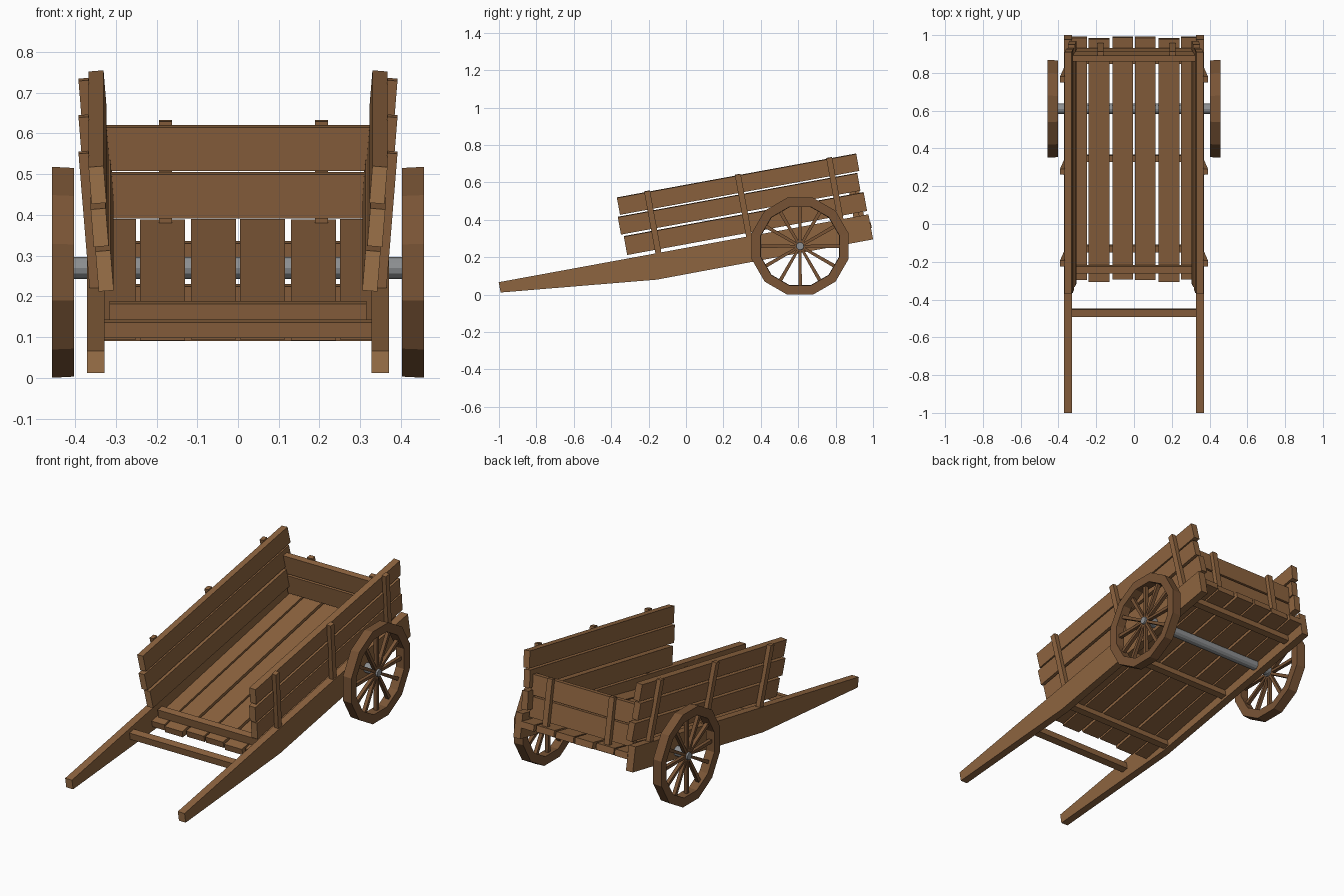
import bpy, bmesh, math
from mathutils import Matrix, Vector

if "Cube" in bpy.data.objects:
    bpy.data.objects.remove(bpy.data.objects["Cube"])


def mat(name, rgb):
    m = bpy.data.materials.new(name)
    m.diffuse_color = (*rgb, 1)
    m.use_nodes = True
    m.node_tree.nodes["Principled BSDF"].inputs["Base Color"].default_value = m.diffuse_color
    return m


WOOD = mat("brown wood", (0.27, 0.128, 0.05))
ENDS = mat("pale end grain", (0.40, 0.20, 0.08))
DARK = mat("dark wheel wood", (0.19, 0.088, 0.036))
IRON = mat("grey iron", (0.27, 0.28, 0.29))

TILT = Matrix.Rotation(math.radians(10.4), 4, 'X')   # whole cart leans on its handles
LEAN = (Matrix.Translation((0.305, 0, 0.268)) @ Matrix.Rotation(math.radians(4.6), 4, 'Y'))
MIRROR = {1: Matrix.Identity(4), -1: Matrix.Scale(-1, 4, (1, 0, 0))}
SIDE = {1: "right", -1: "left"}


def finish(name, bm, mats, matrix):
    bmesh.ops.transform(bm, matrix=matrix, verts=bm.verts)
    bmesh.ops.recalc_face_normals(bm, faces=bm.faces)
    me = bpy.data.meshes.new(name)
    bm.to_mesh(me)
    bm.free()
    for m in mats:
        me.materials.append(m)
    ob = bpy.data.objects.new(name, me)
    bpy.context.collection.objects.link(ob)
    return ob


def prism(name, profile, x0, x1, matrix, pale_front=False, mats=(WOOD, ENDS)):
    """Extrude a (y, z) profile from x0 to x1."""
    bm = bmesh.new()
    f = bm.faces.new([bm.verts.new((x0, y, z)) for y, z in profile])
    ext = bmesh.ops.extrude_face_region(bm, geom=[f])
    new = [v for v in ext["geom"] if isinstance(v, bmesh.types.BMVert)]
    bmesh.ops.translate(bm, vec=(x1 - x0, 0, 0), verts=new)
    bmesh.ops.recalc_face_normals(bm, faces=bm.faces)
    if pale_front:
        for face in bm.faces:
            if face.normal.y < -0.9:
                face.material_index = 1
    return finish(name, bm, mats, matrix)


def box(name, x, y, z, matrix=TILT, **kw):
    return prism(name, [(y[0], z[0]), (y[1], z[0]), (y[1], z[1]), (y[0], z[1])],
                 x[0], x[1], matrix, **kw)


for s in (1, -1):
    M = TILT @ MIRROR[s]
    # long shafts, tapering to the handles
    prism(f"{SIDE[s]}_shaft", [(-0.973, 0.19), (-0.14, 0.107), (1.037, 0.11),
                               (1.037, 0.246), (-0.973, 0.246)], 0.328, 0.37, M, pale_front=True)
    # leaning side boards and their outer posts
    S = M @ LEAN
    for i, (y0, y1, z0, z1, dx) in enumerate([(-0.271, 1.033, 0, 0.1, 0),
                                              (-0.284, 1.018, 0.114, 0.208, 0.003),
                                              (-0.27, 1.031, 0.219, 0.311, 0)]):
        box(f"{SIDE[s]}_side_board_{i + 1}", (dx, 0.037 + dx), (y0, y1), (z0, z1), S, pale_front=True)
    for i, y in enumerate((-0.105, 0.388, 0.885)):
        box(f"{SIDE[s]}_side_post_{i + 1}", (0.036, 0.061), (y - 0.016, y + 0.016), (-0.035, 0.319), S)

# floor slats, rising very slightly toward the back
F = TILT @ Matrix.Translation((0, 0.38, 0.175)) @ Matrix.Rotation(0.02, 4, 'X')
slats = [(-0.33, -0.25, 0), (-0.24, -0.13, -0.012), (-0.115, -0.005, 0.002),
         (0.005, 0.115, 0), (0.13, 0.24, -0.012), (0.25, 0.33, 0.002)]
for i, (x0, x1, d) in enumerate(slats):
    box(f"floor_slat_{i + 1}", (x0, x1), (-0.648 + d, 0.66 + d * 0.6), (-0.0175, 0.0175), F)

# joists under the floor
for i, (y, z) in enumerate([(-0.107, 0.133), (0.38, 0.141), (0.91, 0.151)]):
    box(f"floor_joist_{i + 1}", (-0.33, 0.33), (y - 0.018, y + 0.018), (z - 0.018, z + 0.02))

# crossbar between handles, low front rail
box("handle_crossbar", (-0.33, 0.33), (-0.46, -0.42), (0.184, 0.223))
box("front_rail", (-0.315, 0.315), (-0.225, -0.187), (0.18, 0.226))

# tailboard and its posts
box("tailboard_lower", (-0.32, 0.32), (0.955, 0.988), (0.222, 0.332))
box("tailboard_upper", (-0.325, 0.325), (0.957, 0.99), (0.341, 0.449))
for i, (x, dx) in enumerate([(-0.178, 0), (0.205, 0)]):
    box(f"tailboard_post_{i + 1}", (x - 0.016, x + 0.016), (0.987, 1.012), (0.205, 0.458))

# axle
HUB = Vector((0, 0.61, 0.259))
bm = bmesh.new()
bmesh.ops.create_cone(bm, cap_ends=True, segments=12, radius1=0.027, radius2=0.027, depth=0.86)
finish("axle", bm, [IRON], Matrix.Translation(HUB + Vector((0, 0, 0.01)))
       @ Matrix.Rotation(math.pi / 2, 4, 'Y'))


def wheel(s):
    W = MIRROR[s] @ Matrix.Translation(HUB)
    n = 12
    # faceted rim: a four-sided section swept round the hub
    bm = bmesh.new()
    section = [(0.403, 0.265), (0.457, 0.268), (0.455, 0.218), (0.405, 0.216)]
    rings = []
    for i in range(n):
        a = 2 * math.pi * (i + 0.5) / n
        rings.append([bm.verts.new((x, r * math.cos(a), r * math.sin(a))) for x, r in section])
    for i in range(n):
        p, q = rings[i], rings[(i + 1) % n]
        for j in range(4):
            k = (j + 1) % 4
            bm.faces.new((p[j], p[k], q[k], q[j]))
    finish(f"{SIDE[s]}_wheel_rim", bm, [DARK], W)
    # spokes, thinner at the hub
    for i in range(n):
        R = W @ Matrix.Rotation(2 * math.pi * i / n, 4, 'X')
        prism(f"{SIDE[s]}_spoke_{i + 1}", [(-0.007, 0.015), (0.007, 0.015), (0.010, 0.23),
                                           (-0.010, 0.23)], 0.42, 0.44, R, mats=(DARK,))
    # iron hub
    bm = bmesh.new()
    bmesh.ops.create_cone(bm, cap_ends=True, segments=12, radius1=0.024, radius2=0.02, depth=0.04)
    finish(f"{SIDE[s]}_wheel_hub", bm, [IRON], W @ Matrix.Translation((0.43, 0, 0))
           @ Matrix.Rotation(math.pi / 2, 4, 'Y'))


for s in (1, -1):
    wheel(s)
